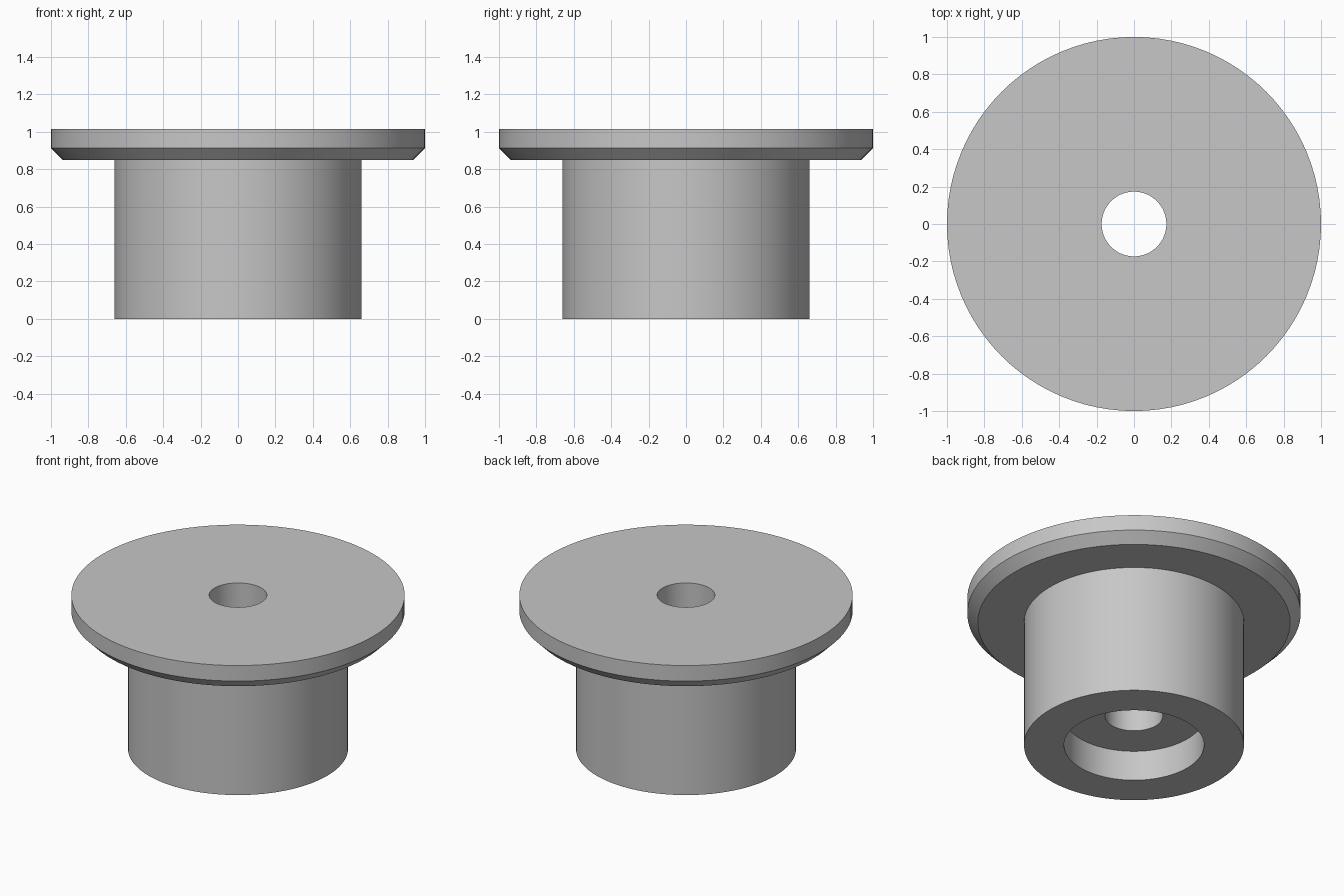
import bpy
import bmesh
import math

cube = bpy.data.objects.get("Cube")
if cube:
    bpy.data.objects.remove(cube, do_unlink=True)

# Plain grey material
grey = bpy.data.materials.new("light grey")
grey.use_nodes = True
colour = (0.57, 0.57, 0.57, 1)
grey.diffuse_color = colour
grey.node_tree.nodes["Principled BSDF"].inputs["Base Color"].default_value = colour


def lathe(name, profile, segments=96):
    """Spin a closed (radius, height) profile around z."""
    bm = bmesh.new()
    verts = [bm.verts.new((r, 0, z)) for r, z in profile]
    edges = [bm.edges.new((a, b)) for a, b in zip(verts, verts[1:] + verts[:1])]
    bmesh.ops.spin(bm, geom=verts + edges, cent=(0, 0, 0), axis=(0, 0, 1),
                   angle=math.tau, steps=segments, use_duplicate=False)
    bmesh.ops.remove_doubles(bm, verts=bm.verts, dist=0.0001)
    bmesh.ops.recalc_face_normals(bm, faces=bm.faces)
    mesh = bpy.data.meshes.new(name)
    bm.to_mesh(mesh)
    bm.free()
    mesh.materials.append(grey)
    obj = bpy.data.objects.new(name, mesh)
    bpy.context.collection.objects.link(obj)
    bpy.ops.object.select_all(action="DESELECT")
    obj.select_set(True)
    bpy.context.view_layer.objects.active = obj
    bpy.ops.object.shade_smooth_by_angle(angle=math.radians(30))
    return obj


# Flanged bushing: counterbore, hub, chamfered flange, through hole
lathe("flanged_bushing", [
    (0.42, 0), (0.66, 0),
    (0.66, 0.85), (0.937, 0.85),
    (1, 0.913), (1, 1.016),
    (0.173, 1.016), (0.173, 0.2),
    (0.42, 0.2),
])
